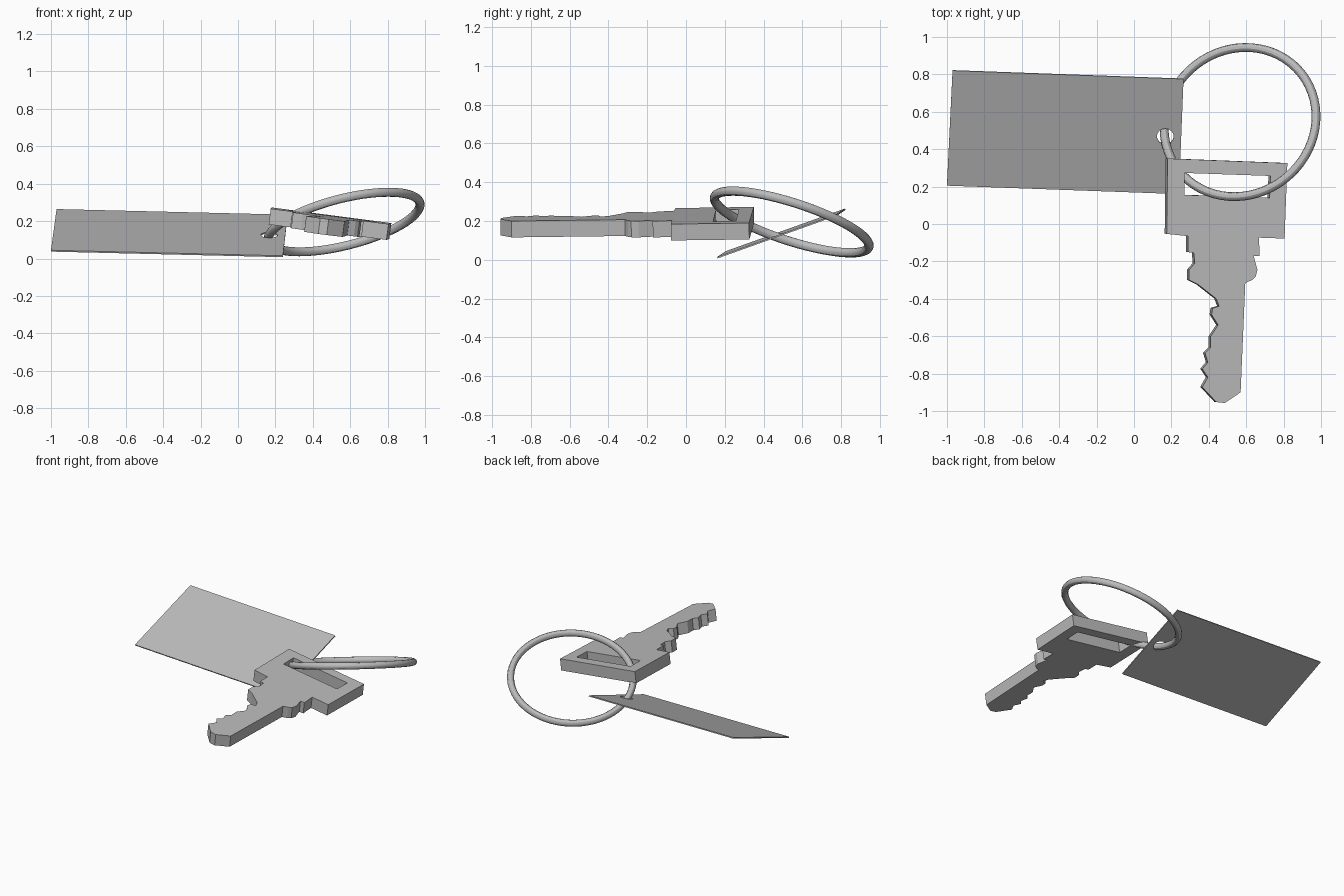
import bpy, bmesh, math
from mathutils import Vector

cube = bpy.data.objects.get("Cube")
if cube:
    bpy.data.objects.remove(cube, do_unlink=True)

metal = bpy.data.materials.new("plain grey")
metal.use_nodes = True
GREY = (0.5, 0.5, 0.5, 1)
metal.diffuse_color = GREY
metal.node_tree.nodes["Principled BSDF"].inputs["Base Color"].default_value = GREY


def tilted_plate(name, loops, height, slope_x, slope_y, thickness):
    """Fill outline and holes on a sloping plane, then thicken downwards."""
    bm = bmesh.new()
    for loop in loops:
        verts = [bm.verts.new((x, y, height + slope_x * x + slope_y * y)) for x, y in loop]
        for a, b in zip(verts, verts[1:] + verts[:1]):
            bm.edges.new((a, b))
    normal = Vector((-slope_x, -slope_y, 1)).normalized()
    bmesh.ops.triangle_fill(bm, edges=bm.edges[:], use_beauty=True, normal=normal)
    new = bmesh.ops.extrude_face_region(bm, geom=bm.faces[:], use_keep_orig=True)
    lower = [g for g in new["geom"] if isinstance(g, bmesh.types.BMVert)]
    bmesh.ops.translate(bm, verts=lower, vec=-thickness * normal)
    bmesh.ops.recalc_face_normals(bm, faces=bm.faces[:])
    mesh = bpy.data.meshes.new(name)
    bm.to_mesh(mesh)
    bm.free()
    mesh.materials.append(metal)
    obj = bpy.data.objects.new(name, mesh)
    bpy.context.collection.objects.link(obj)
    return obj


# Key: square bow, shoulders, straight back and cut teeth
bow_right = [(.18, .35), (.82, .325), (.805, -.078), (.668, -.073)]
shoulder_right = [(.672, -.172), (.64, -.172), (.66, -.245), (.65, -.283), (.63, -.3), (.595, -.315)]
tip = [(.57, -.9), (.485, -.957), (.44, -.952), (.365, -.872)]
teeth = [(.395, -.82), (.365, -.775), (.395, -.74), (.38, -.69), (.41, -.66), (.41, -.6),
         (.45, -.54), (.415, -.485), (.42, -.45), (.455, -.44), (.44, -.4), (.345, -.325)]
shoulder_left = [(.295, -.3), (.295, -.245), (.325, -.21), (.32, -.155), (.29, -.15),
                 (.29, -.065), (.175, -.053)]
slot = [(.27, .273), (.73, .257), (.725, .14), (.27, .155)]
tilted_plate("key", [bow_right + shoulder_right + tip + teeth + shoulder_left, slot],
             0.29, -0.13, 0.018, 0.085)

# Tag: thin card with a round hole near one edge
card = [(-.97, .82), (.265, .775), (.24, .16), (-1, .205)]
hole = [(.167 + .045 * math.cos(i * math.tau / 16), .468 + .042 * math.sin(i * math.tau / 16))
        for i in range(16)]
tilted_plate("tag", [card, hole], -0.04, -0.011, 0.358, 0.008)

# Split ring threaded through the tag and the bow
tilt = Vector((-.235, .3, .925)).to_track_quat('Z', 'Y').to_euler()
bpy.ops.mesh.primitive_torus_add(major_segments=64, minor_segments=12, major_radius=.418,
                                 minor_radius=.024, location=(.567, .545, .195), rotation=tilt)
ring = bpy.context.object
ring.name = "key_ring"
ring.data.materials.append(metal)
bpy.ops.object.shade_smooth_by_angle()
